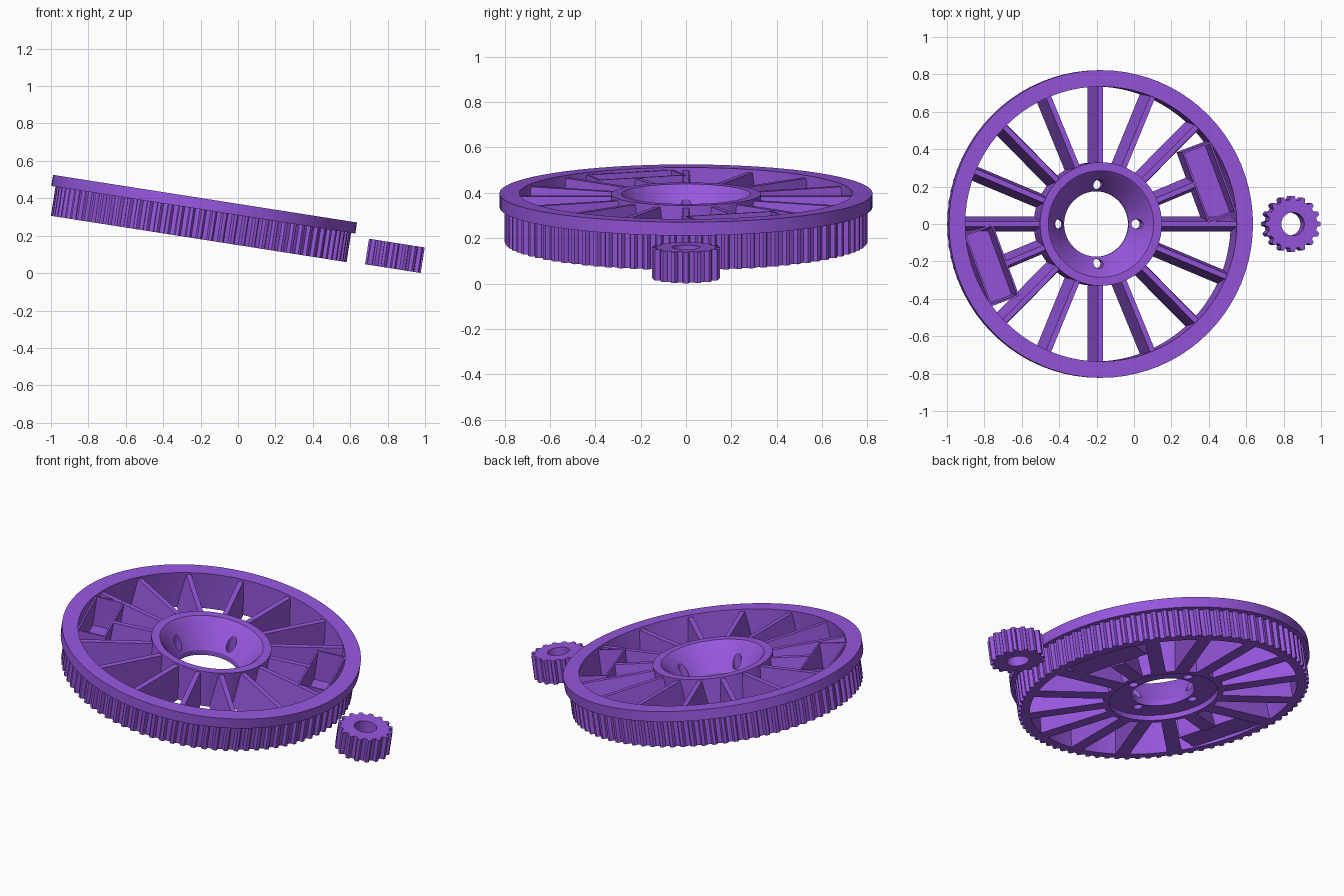
import bpy, bmesh, math
from mathutils import Matrix

if "Cube" in bpy.data.objects:
    bpy.data.objects.remove(bpy.data.objects["Cube"])

TILT = Matrix.Rotation(math.radians(8.9), 4, 'Y')
WHEEL = Matrix.Translation((-0.21, 0, 0.1825)) @ TILT
PINION = Matrix.Translation((0.828, 0, 0.024)) @ TILT

purple = bpy.data.materials.new("purple plastic")
purple.diffuse_color = (0.31, 0.095, 0.73, 1)
purple.use_nodes = True
purple.node_tree.nodes["Principled BSDF"].inputs["Base Color"].default_value = purple.diffuse_color


def finish(bm, name, matrix, smooth=True):
    bmesh.ops.recalc_face_normals(bm, faces=bm.faces)
    me = bpy.data.meshes.new(name)
    bm.to_mesh(me)
    bm.free()
    ob = bpy.data.objects.new(name, me)
    bpy.context.collection.objects.link(ob)
    ob.matrix_world = matrix
    me.materials.append(purple)
    if smooth:
        bpy.ops.object.select_all(action='DESELECT')
        ob.select_set(True)
        bpy.context.view_layer.objects.active = ob
        bpy.ops.object.shade_smooth_by_angle(angle=math.radians(20))
    return ob


def loft_closed(bm, loops):
    """Join equal-length closed loops in a cycle."""
    rows = [[bm.verts.new(p) for p in lp] for lp in loops]
    n = len(rows[0])
    for a, b in zip(rows, rows[1:] + rows[:1]):
        for i in range(n):
            j = (i + 1) % n
            bm.faces.new((a[i], a[j], b[j], b[i]))


def revolve(name, profile, matrix, n=80):
    bm = bmesh.new()
    loft_closed(bm, [[(r * math.cos(math.tau * i / n), r * math.sin(math.tau * i / n), z)
                      for i in range(n)] for r, z in profile])
    return finish(bm, name, matrix)


def gear(name, teeth, root, tip, bore, height, matrix):
    # fraction of tooth pitch, height of tooth
    shape = [(-.5, 0), (-.3, 0), (-.24, .55), (-.14, 1), (.14, 1), (.24, .55), (.3, 0)]
    outer = [(math.tau * (k + f) / teeth, root + (tip - root) * h)
             for k in range(teeth) for f, h in shape]
    inner = [(a, bore) for a, _ in outer]
    bm = bmesh.new()
    loft_closed(bm, [[(r * math.cos(a), r * math.sin(a), z) for a, r in ring]
                     for ring, z in ((outer, 0), (outer, height), (inner, height), (inner, 0))])
    return finish(bm, name, matrix)


# toothed ring, flange and small pinion
gear("toothed_ring", 84, 0.782, 0.80, 0.735, 0.165, WHEEL)
revolve("flange", [(0.735, 0.158), (0.8225, 0.158), (0.8225, 0.218), (0.735, 0.218)], WHEEL)
gear("pinion", 16, 0.131, 0.151, 0.062, 0.138, PINION)

# hub with conical bowl and recessed underside
hub = revolve("hub", [(0.33, 0), (0.33, 0.215), (0.285, 0.215), (0.265, 0.195),
                      (0.175, 0.06), (0.175, 0.03), (0.30, 0.03), (0.30, 0)], WHEEL, 64)

# four screw holes through the bowl
bm = bmesh.new()
for k in range(4):
    m = Matrix.Rotation(k * math.pi / 2, 4, 'Z') @ Matrix.Translation((0.212, 0, 0.1))
    bmesh.ops.create_cone(bm, cap_ends=True, segments=20, radius1=0.026, radius2=0.026,
                          depth=0.4, matrix=m)
cutter = finish(bm, "hole_cutter", WHEEL, False)
cutter.hide_render = True
cutter.hide_viewport = True
mod = hub.modifiers.new("holes", 'BOOLEAN')
mod.object = cutter
mod.solver = 'EXACT'

# sixteen tapered spokes, two of them ending at the pockets
SECTION = [(-0.04, 0.0), (0.04, 0.0), (0.014, 0.205), (-0.014, 0.205)]
bm = bmesh.new()
for k in range(16):
    end = 0.55 if k in (1, 9) else 0.745
    rot = Matrix.Rotation(k * math.tau / 16, 4, 'Z')
    a, b = [[bm.verts.new(rot @ Matrix.Translation((x, y, z)).translation)
             for y, z in SECTION] for x in (0.315, end)]
    bm.faces.new(a)
    bm.faces.new(b)
    for i in range(4):
        j = (i + 1) % 4
        bm.faces.new((a[i], a[j], b[j], b[i]))
finish(bm, "spokes", WHEEL, False)

# two open pockets beside the rim
for side, ang in (("right", 20.5), ("left", 200.5)):
    bm = bmesh.new()
    m = Matrix.Rotation(math.radians(ang), 4, 'Z') @ Matrix.Translation((0.63, 0, 0.108))
    bmesh.ops.create_cube(bm, size=1, matrix=m @ Matrix.Diagonal((0.165, 0.41, 0.2, 1)))
    bm.faces.ensure_lookup_table()
    top = max(bm.faces, key=lambda f: f.calc_center_median().z)
    bmesh.ops.inset_region(bm, faces=[top], thickness=0.014)
    down = bmesh.ops.extrude_face_region(bm, geom=[top])
    floor = [v for v in down["geom"] if isinstance(v, bmesh.types.BMVert)]
    bmesh.ops.translate(bm, verts=floor, vec=(0, 0, -0.18))
    bmesh.ops.delete(bm, geom=[top], context='FACES_ONLY') if top.is_valid else None
    finish(bm, side + "_pocket", WHEEL, False)
